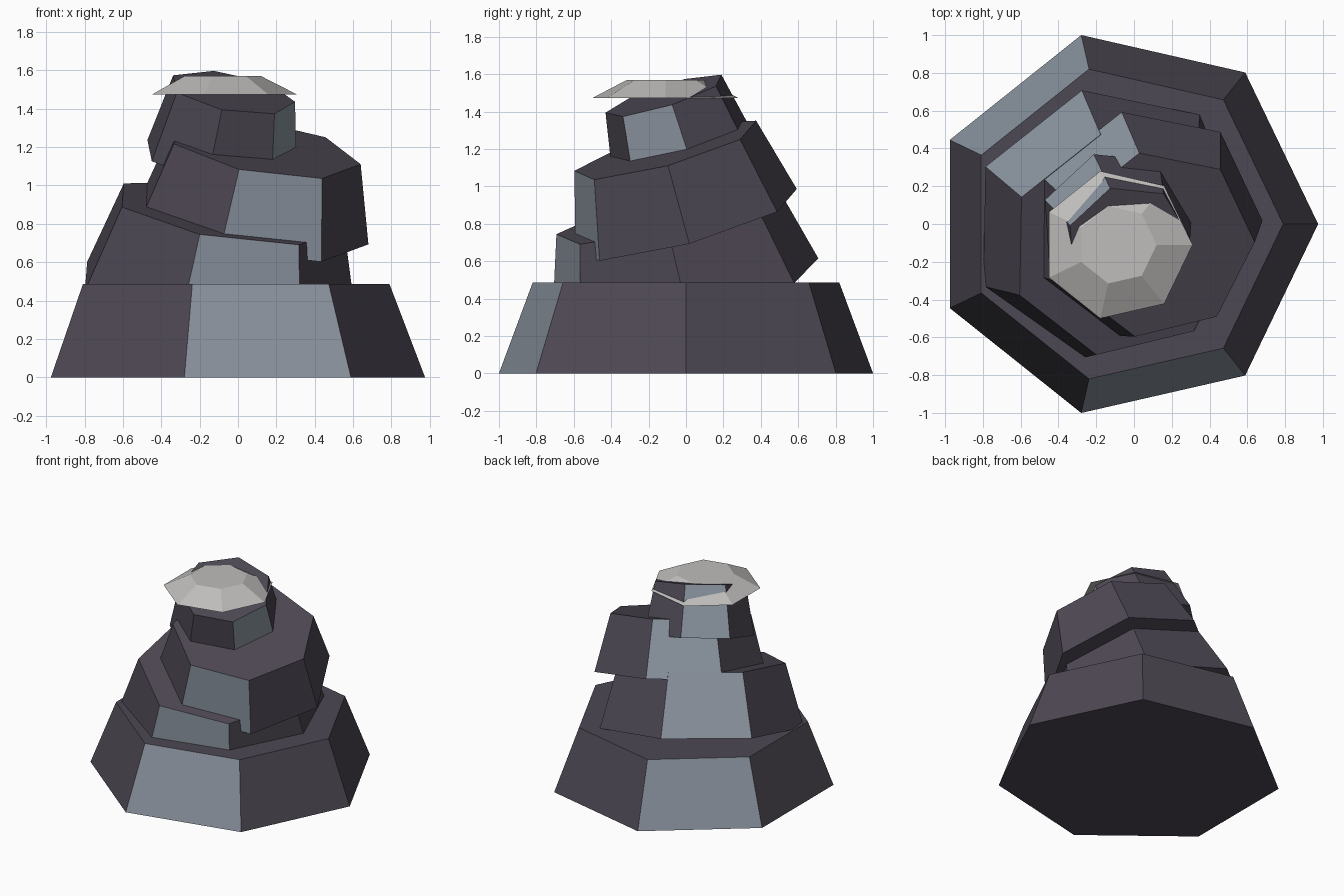
import bpy
import bmesh
from math import cos, sin, tau, radians
from mathutils import Matrix, Vector

SIDES = 7
PALE_SIDES = (2, 5)

cube = bpy.data.objects.get("Cube")
if cube:
    bpy.data.objects.remove(cube, do_unlink=True)


def make_material(name, rgb):
    mat = bpy.data.materials.new(name)
    mat.use_nodes = True
    color = (*rgb, 1.0)
    mat.diffuse_color = color
    bsdf = next(n for n in mat.node_tree.nodes if n.type == 'BSDF_PRINCIPLED')
    bsdf.inputs["Base Color"].default_value = color
    bsdf.inputs["Roughness"].default_value = 0.9
    return mat


dark_rock = make_material("dark_rock", (0.075, 0.065, 0.088))
pale_rock = make_material("pale_rock", (0.26, 0.30, 0.35))
snow = make_material("snow", (0.52, 0.51, 0.50))


def make_slab(name, top, normal, r_bottom, r_top, height, materials, twist=0.0):
    """Tapered seven-sided block, placed by the centre and normal of its top face."""
    bm = bmesh.new()

    def ring(radius, z):
        return [bm.verts.new((radius * cos(i * tau / SIDES), radius * sin(i * tau / SIDES), z))
                for i in range(SIDES)]

    low, high = ring(r_bottom, -height), ring(r_top, 0.0)
    for i in range(SIDES):
        j = (i + 1) % SIDES
        face = bm.faces.new((low[i], low[j], high[j], high[i]))
        if len(materials) > 1 and i in PALE_SIDES:
            face.material_index = 1
    bm.faces.new(high)
    bm.faces.new(low[::-1])

    # Lean the block so its top faces along the normal
    lean = Vector((0, 0, 1)).rotation_difference(Vector(normal).normalized())
    bm.transform(Matrix.Translation(top) @ lean.to_matrix().to_4x4()
                 @ Matrix.Rotation(radians(twist), 4, 'Z'))

    mesh = bpy.data.meshes.new(name)
    bm.to_mesh(mesh)
    bm.free()
    for mat in materials:
        mesh.materials.append(mat)
    obj = bpy.data.objects.new(name, mesh)
    bpy.context.collection.objects.link(obj)
    return obj


rock = (dark_rock, pale_rock)

# Stacked rock tiers, each one smaller and leaning forward
make_slab("base_rock", (-0.051, 0, 0.485), (0, 0, 1), 1.026, 0.841, 0.485, rock)
make_slab("lower_rock", (-0.053, -0.107, 0.862), (0.163, -0.241, 1), 0.75, 0.615, 0.46, rock)
make_slab("upper_rock", (0.13, -0.108, 1.198), (0.178, -0.28, 1), 0.63, 0.517, 0.42, rock)
make_slab("peak_rock", (-0.032, -0.112, 1.485), (0.184, -0.315, 1), 0.41, 0.335, 0.38, rock, twist=-149)

# Level snow cap over the peak
make_slab("snow_cap", (-0.09, -0.11, 1.57), (0, 0, 1), 0.40, 0.21, 0.097, (snow,))
